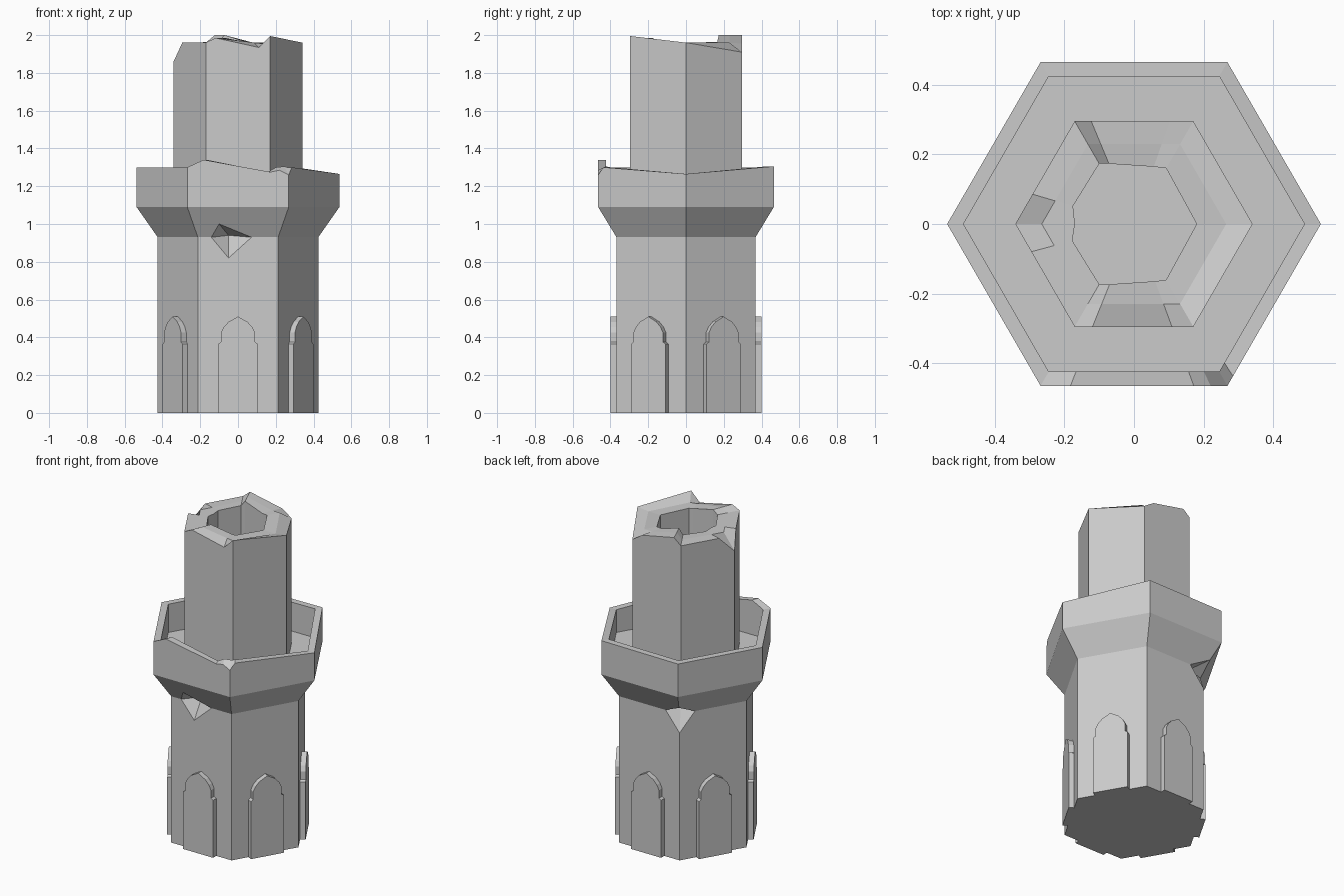
import bpy, bmesh, math
from mathutils import Vector, Matrix

if "Cube" in bpy.data.objects:
    bpy.data.objects.remove(bpy.data.objects["Cube"])


def hexpt(r, t, z):
    """Point on a hexagon outline; t = 0..6 counts corners round from +x."""
    k = math.floor(t)
    a, b = (Vector((math.cos(math.radians(60 * i)), math.sin(math.radians(60 * i)), 0))
            for i in (k, k + 1))
    p = a.lerp(b, t - k) * r
    return Vector((p.x, p.y, z))


def finish(name, bm):
    bmesh.ops.recalc_face_normals(bm, faces=bm.faces)
    me = bpy.data.meshes.new(name)
    bm.to_mesh(me)
    bm.free()
    ob = bpy.data.objects.new(name, me)
    bpy.context.collection.objects.link(ob)
    return ob


def loft(name, rings):
    """Closed solid from stacked rings of equal point count."""
    bm = bmesh.new()
    vs = [[bm.verts.new(p) for p in ring] for ring in rings]
    n = len(vs[0])
    for lo, hi in zip(vs, vs[1:]):
        for i in range(n):
            j = (i + 1) % n
            bm.faces.new((lo[i], lo[j], hi[j], hi[i]))
    bm.faces.new(vs[0][::-1])
    bm.faces.new(vs[-1])
    bmesh.ops.dissolve_limit(bm, angle_limit=0.005, verts=bm.verts, edges=bm.edges)
    return finish(name, bm)


def chip(target, apex, outline):
    """Cut a pyramid-shaped chip whose opening is the outline."""
    apex = Vector(apex)
    bm = bmesh.new()
    bm.verts.new(apex)
    for p in outline:
        bm.verts.new(apex + (Vector(p) - apex) * 2)
    bmesh.ops.convex_hull(bm, input=bm.verts)
    cutter = finish("chip_cutter", bm)
    cutter.hide_render = True
    mod = target.modifiers.new("chip", 'BOOLEAN')
    mod.operation, mod.solver, mod.object = 'DIFFERENCE', 'EXACT', cutter
    bpy.context.view_layer.objects.active = target
    bpy.ops.object.modifier_apply(modifier=mod.name)
    bpy.data.objects.remove(cutter)


# Lower tower with flared balcony and worn parapet: (t, outer z, inner z)
rim = [(0, 1.265, 1.265), (1, 1.305, 1.305), (2, 1.30, 1.30), (3, 1.30, 1.30),
       (4, 1.30, 1.30), (4.16, 1.34, 1.34), (4.82, 1.275, 1.275),
       (4.91, 1.285, 1.30), (5, 1.26, 1.305), (5.06, 1.30, 1.30)]


def level(r, z, table):
    return [hexpt(r, row[0], z) for row in table]


tower = loft("tower_base", [
    level(0.425, 0, rim), level(0.425, 0.93, rim), level(0.537, 1.09, rim),
    [hexpt(0.537, t, zo) for t, zo, zi in rim],
    [hexpt(0.49, t, zi) for t, zo, zi in rim],
    level(0.49, 1.12, rim)])

# Chips under the balcony: front face and back-left corner
chip(tower, (-0.05, -0.29, 0.94),
     [(-0.14, -0.367, 0.93), (-0.05, -0.368, 0.82), (0.07, -0.367, 0.93), (-0.10, -0.41, 1.0)])
chip(tower, hexpt(0.34, 2, 0.95),
     [hexpt(0.425, 2, 0.81), hexpt(0.425, 1.77, 0.93), hexpt(0.47, 2, 0.99), hexpt(0.425, 2.23, 0.93)])

# Upper hollow shaft with broken crown: (t, outer z, inner z, inner radius)
crown = [(0, 1.96, 1.95, 0.18), (1, 1.91, 1.96, 0.185), (1.2, 1.955, 1.96, 0.19),
         (1.86, 2.0, 2.0, 0.2), (2, 1.96, 1.965, 0.2), (2.71, 1.96, 1.96, 0.205),
         (3, 1.86, 1.96, 0.17), (3.27, 1.96, 1.96, 0.205), (4, 1.96, 1.96, 0.2),
         (4.15, 1.985, 1.985, 0.2), (4.82, 1.935, 1.96, 0.19), (5, 1.995, 1.955, 0.185)]
loft("upper_shaft", [
    level(0.341, 1.10, crown),
    [hexpt(0.341, t, zo) for t, zo, zi, ri in crown],
    [hexpt(0.265, t, zi) for t, zo, zi, ri in crown],
    [hexpt(ri, t, zi) for t, zo, zi, ri in crown],
    [hexpt(ri, t, 1.5) for t, zo, zi, ri in crown]])

# Pointed-arch panels, one on each face
half = [(0.105, 0), (0.105, 0.365), (0.09, 0.375), (0.09, 0.425), (0.075, 0.455), (0.05, 0.482)]
arch = half + [(0, 0.51)] + [(-x, z) for x, z in reversed(half)]
for i in range(6):
    bm = bmesh.new()
    face = bm.faces.new([bm.verts.new((x, -0.35, z)) for x, z in arch])
    ext = bmesh.ops.extrude_face_region(bm, geom=[face], use_keep_orig=True)
    bmesh.ops.translate(bm, vec=(0, -0.05, 0),
                        verts=[v for v in ext["geom"] if isinstance(v, bmesh.types.BMVert)])
    bmesh.ops.rotate(bm, verts=bm.verts, matrix=Matrix.Rotation(math.radians(60 * i), 3, 'Z'))
    finish(f"arched_panel_{i + 1}", bm)
